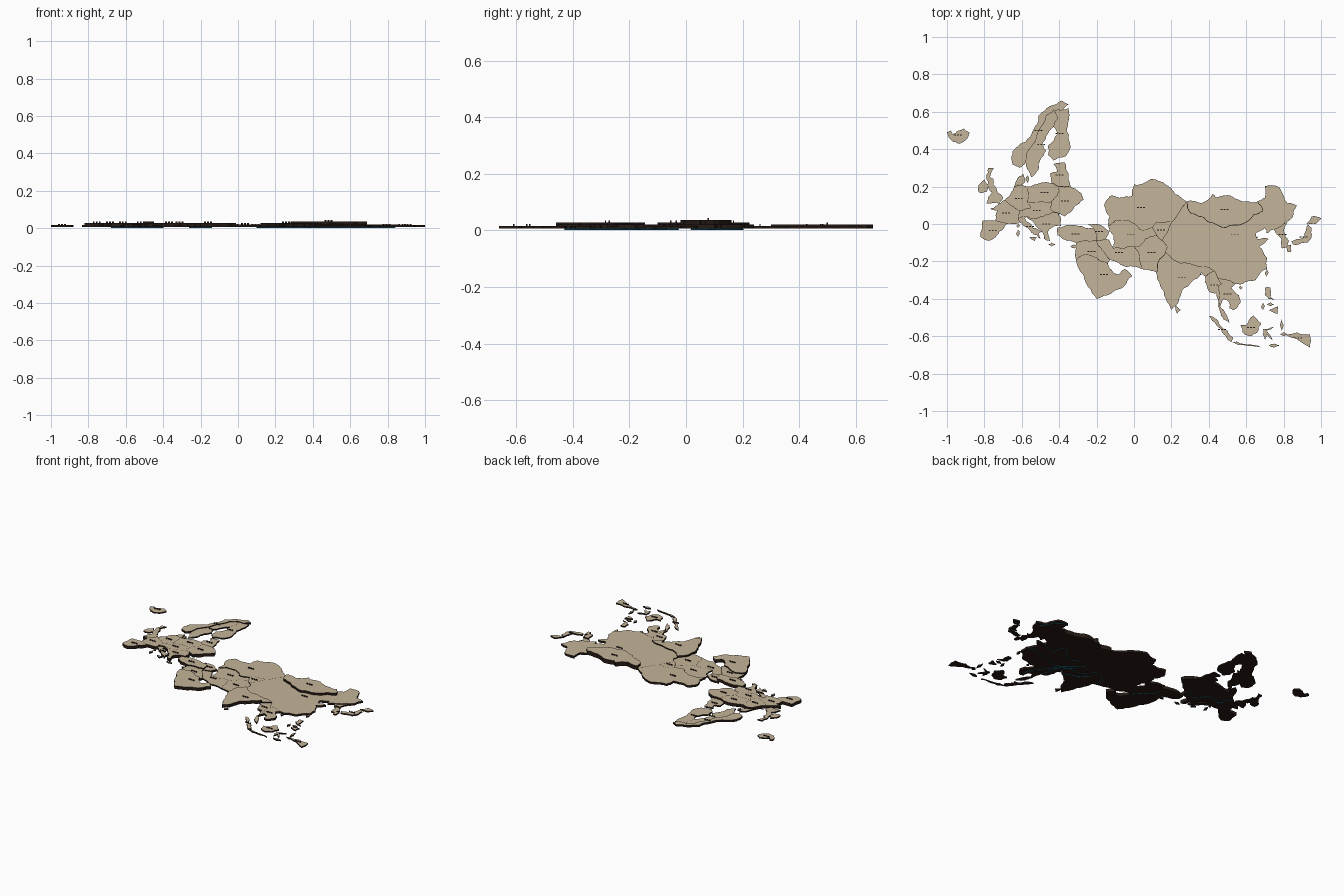
import bpy
import bmesh
import math
from mathutils import Vector

if "Cube" in bpy.data.objects:
    bpy.data.objects.remove(bpy.data.objects["Cube"], do_unlink=True)

UNDERSIDE = 0.007
LOW, MIDDLE, HIGH, HIGHEST = 0.016, 0.021, 0.028, 0.036

def make_material(name, red, green, blue):
    material = bpy.data.materials.new(name)
    material.use_nodes = True
    colour = (red, green, blue, 1)
    material.diffuse_color = colour
    material.node_tree.nodes["Principled BSDF"].inputs["Base Color"].default_value = colour
    return material

sand = make_material("sand_top", 0.56, 0.46, 0.32)
earth = make_material("dark_earth", 0.02, 0.011, 0.008)
water = make_material("river_blue", 0.02, 0.2, 0.3)

def add_object(name, bm, materials):
    mesh = bpy.data.meshes.new(name)
    bm.to_mesh(mesh)
    bm.free()
    for material in materials:
        mesh.materials.append(material)
    bpy.context.collection.objects.link(bpy.data.objects.new(name, mesh))

def rough_edge(start, end, depth):
    """Break an edge into a ragged line; neighbours sharing the edge get the same line."""
    if depth == 0 or (end - start).length < 0.018:
        return [start]
    first, last = sorted((start, end), key=tuple)
    along = last - first
    wobble = math.sin(300 * first.x + 500 * first.y + 700 * last.x + 1100 * last.y)
    middle = (first + last) / 2 + Vector((-along.y, along.x)) * wobble * 0.1
    return rough_edge(start, middle, depth - 1) + rough_edge(middle, end, depth - 1)

def rough_ring(points):
    """Ragged closed line through points given in hundredths."""
    corners = [Vector(point) / 100 for point in points]
    ring = []
    for start, end in zip(corners, corners[1:] + corners[:1]):
        ring += rough_edge(start, end, 2)
    return ring

def land(name, top, *outline, marker=True):
    """Slab with a sand top, a thin dark rim and dark walls."""
    ring = rough_ring(outline)
    bm = bmesh.new()
    base = bm.faces.new([bm.verts.new((p.x, p.y, UNDERSIDE)) for p in ring])
    base.normal_update()
    if base.normal.z > 0:
        base.normal_flip()
    lid = bmesh.ops.extrude_face_region(bm, geom=[base], use_keep_orig=True)["geom"]
    for item in lid:
        if isinstance(item, bmesh.types.BMVert):
            item.co.z = top
    bm.normal_update()
    bmesh.ops.recalc_face_normals(bm, faces=bm.faces)
    upper = [face for face in bm.faces if face.normal.z > 0.5]
    for face in bm.faces:
        face.material_index = 1
    bmesh.ops.inset_individual(bm, faces=upper, thickness=0.0012)
    for face in upper:
        face.material_index = 0
    bmesh.ops.triangulate(bm, faces=[face for face in bm.faces if len(face.verts) > 4])
    add_object(name, bm, [sand, earth])
    if marker:
        town_markers(name + "_markers", sum(ring, Vector((0, 0))) / len(ring), top)

def town_markers(name, middle, top):
    """A short row of small dark blocks standing on the land."""
    bm = bmesh.new()
    for step in (-1, 0, 1):
        block = bmesh.ops.create_cube(bm, size=1)["verts"]
        bmesh.ops.scale(bm, vec=(0.01, 0.005, 0.008), verts=block)
        bmesh.ops.translate(bm, vec=(middle.x + step * 0.016, middle.y, top + 0.003), verts=block)
    add_object(name, bm, [earth])

def river(name, *path):
    """Thin blue line under the land."""
    curve = bpy.data.curves.new(name, "CURVE")
    curve.dimensions = "3D"
    curve.bevel_depth = 0.0028
    curve.bevel_resolution = 0
    curve.materials.append(water)
    spline = curve.splines.new("POLY")
    corners = [Vector(point) / 100 for point in path]
    line = [corners[0]]
    for start, end in zip(corners, corners[1:]):
        line += rough_edge(start, end, 2)[1:] + [end]
    spline.points.add(len(line) - 1)
    for point, place in zip(spline.points, line):
        point.co = (place.x, place.y, UNDERSIDE / 2, 1)
    bpy.context.collection.objects.link(bpy.data.objects.new(name, curve))

# Western and northern lands
land("iberian_land", HIGH, (-81, 2), (-74, 2), (-68, 0), (-72, -4), (-74, -7), (-78, -9), (-82, -7))
land("french_land", HIGH, (-74, 2), (-73, 7), (-77, 8), (-73, 10), (-69, 13), (-64, 9), (-61, 7), (-62, 3), (-61, 1), (-65, 0), (-68, 0))
land("british_land", LOW, (-79, 11), (-72, 11), (-70, 14), (-73, 17), (-75, 21), (-75, 24), (-77, 25), (-75, 30), (-78, 30),
     (-79, 25), (-78, 20), (-76, 17), (-78, 14), marker=False)
land("irish_land", LOW, (-83, 17), (-79, 17), (-78, 21), (-80, 24), (-83, 21), marker=False)
land("icelandic_land", LOW, (-100, 49), (-98, 50), (-97, 48), (-94, 50), (-91, 51), (-88, 49), (-89, 46), (-94, 43), (-97, 44), (-99, 46))
land("norwegian_land", MIDDLE, (-65, 32), (-65, 39), (-58, 44), (-54, 50), (-51, 58), (-45, 63), (-39, 66), (-35, 64), (-38, 61),
     (-43, 61), (-47, 58), (-51, 50), (-56, 40), (-58, 33), (-61, 30))
land("swedish_land", LOW, (-58, 33), (-56, 40), (-51, 50), (-47, 58), (-43, 61), (-41, 56), (-43, 52), (-47, 47), (-49, 43),
     (-47, 39), (-50, 35), (-51, 29), (-55, 25), (-57, 29))
land("finnish_land", LOW, (-43, 61), (-38, 61), (-35, 62), (-35, 55), (-36, 50), (-34, 41), (-37, 36), (-43, 34), (-46, 37),
     (-46, 42), (-41, 48), (-43, 52), (-41, 56))

# Central and southern lands of the west
land("baltic_land", LOW, (-44, 22), (-45, 27), (-41, 28), (-43, 32), (-37, 33), (-35, 27), (-34, 20), (-40, 20))
land("german_land", HIGH, (-69, 13), (-66, 16), (-64, 20), (-60, 21), (-57, 20), (-57, 12), (-55, 8), (-61, 7), (-64, 9))
land("danish_land", LOW, (-64, 20), (-62, 25), (-59, 27), (-58, 23), (-60, 21), marker=False)
land("polish_land", HIGH, (-57, 20), (-50, 22), (-44, 22), (-40, 20), (-41, 15), (-44, 12), (-50, 12), (-57, 12))
land("ukrainian_land", HIGH, (-41, 15), (-40, 20), (-34, 20), (-29, 17), (-27, 13), (-32, 9), (-37, 4), (-41, 6), (-45, 8), (-44, 12))
land("danube_land", HIGH, (-61, 7), (-55, 8), (-57, 12), (-50, 12), (-44, 12), (-45, 8), (-41, 6), (-47, 5), (-52, 3), (-58, 4), (-62, 3))
land("italian_land", MIDDLE, (-62, 3), (-58, 4), (-58, 2), (-54, -2), (-49, -4), (-51, -5), (-50, -8), (-52, -6), (-57, -2), (-61, 1))
land("balkan_land", HIGH, (-58, 4), (-52, 3), (-47, 5), (-41, 6), (-39, 3), (-39, -1), (-44, -2), (-46, -4), (-45, -9), (-48, -8),
     (-50, -3), (-53, 0))

# Lands between the seas and the gulf
land("turkish_land", HIGH, (-41, -2), (-37, -1), (-30, -1), (-22, -2), (-20, -7), (-20, -9), (-27, -9), (-31, -10), (-38, -8), (-41, -6))
land("caucasus_land", MIDDLE, (-25, 0), (-17, -1), (-13, -4), (-15, -8), (-20, -9), (-20, -7), (-22, -2))
land("mesopotamian_land", MIDDLE, (-31, -10), (-27, -9), (-20, -9), (-17, -14), (-13, -19), (-14, -21), (-20, -18), (-26, -16), (-31, -19))
land("arabian_land", HIGH, (-31, -19), (-26, -16), (-20, -18), (-14, -21), (-11, -26), (-8, -27), (-5, -24), (-1, -28), (-5, -33),
     (-12, -37), (-20, -40), (-23, -35), (-27, -27))
land("iranian_land", LOW, (-20, -9), (-15, -8), (-13, -9), (-11, -13), (-5, -13), (0, -12), (3, -18), (4, -24), (-4, -23),
     (-10, -20), (-13, -19), (-17, -14))

# Inland steppe and mountains
land("desert_land", LOW, (-11, -13), (-11, -6), (-14, -1), (-10, 2), (-3, 2), (3, -3), (10, -2), (12, -6), (6, -8), (3, -12),
     (0, -12), (-5, -13))
land("indus_land", LOW, (0, -12), (3, -12), (6, -8), (12, -6), (15, -9), (18, -12), (17, -15), (13, -20), (12, -26), (9, -25),
     (4, -24), (3, -18))
land("steppe_land", MIDDLE, (-14, -1), (-13, 4), (-16, 10), (-13, 15), (-8, 14), (-1, 15), (0, 21), (9, 24), (17, 21), (22, 16),
     (28, 12), (24, 6), (20, 1), (12, 1), (10, -2), (3, -3), (-3, 2), (-10, 2))
land("high_valley_land", MIDDLE, (10, -2), (12, 1), (20, 1), (18, -4), (15, -9), (12, -6))
land("mongolian_land", HIGHEST, (28, 12), (36, 11), (42, 16), (44, 14), (52, 15), (60, 12), (66, 12), (69, 7), (64, 5), (58, 0),
     (49, -2), (40, 1), (35, 4), (30, 6))

# Eastern and southern lands
land("chinese_land", MIDDLE, (18, -4), (20, 1), (24, 6), (28, 12), (30, 6), (35, 4), (40, 1), (49, -2), (58, 0), (64, 5), (69, 7),
     (66, 12), (70, 14), (70, 20), (77, 20), (80, 15), (82, 11), (87, 10), (85, 4), (80, 0), (75, -3), (71, -5), (70, -2), (65, -5),
     (66, -8), (72, -8), (67, -12), (71, -18), (71, -24), (65, -30), (58, -32), (54, -32), (50, -30), (45, -29), (43, -25),
     (39, -23), (32, -22), (25, -21), (19, -17), (17, -15), (18, -12), (15, -9))
land("korean_land", LOW, (75, -3), (80, 0), (82, 1), (80, -4), (83, -9), (82, -12), (79, -13), (79, -8), (77, -6))
land("indian_land", HIGH, (17, -15), (19, -17), (25, -21), (32, -22), (39, -23), (43, -25), (41, -26), (38, -28), (36, -26),
     (31, -31), (26, -35), (24, -41), (20, -46), (17, -40), (14, -33), (12, -26), (13, -20))
land("burmese_land", MIDDLE, (43, -25), (45, -29), (47, -32), (45, -33), (46, -38), (45, -41), (44, -37), (40, -36), (38, -31),
     (38, -28), (41, -26))
land("indochina_land", MIDDLE, (45, -29), (50, -30), (54, -32), (52, -34), (56, -38), (57, -42), (53, -46), (51, -45), (51, -42),
     (48, -40), (46, -44), (45, -41), (46, -38), (45, -33), (47, -32))
land("malay_land", LOW, (45, -41), (46, -44), (48, -46), (50, -50), (51, -53), (48, -51), (46, -47), marker=False)

# Larger islands
land("honshu_island", LOW, (84, -9), (88, -8), (91, -7), (92, -3), (93, 0), (95, -2), (95, -7), (93, -10), (88, -11), (85, -11))
land("hokkaido_island", LOW, (92, 0), (95, 4), (100, 3), (97, 0), marker=False)
land("kyushu_island", LOW, (81, -12), (84, -11), (84, -15), (82, -15), marker=False)
land("sumatra_island", LOW, (40, -49), (43, -50), (50, -57), (53, -61), (52, -63), (48, -59), (44, -54))
land("java_island", LOW, (52, -63), (58, -64), (66, -65), (68, -66), (60, -65), marker=False)
land("borneo_island", LOW, (57, -54), (60, -54), (64, -49), (68, -53), (66, -58), (63, -60), (58, -58))
land("sulawesi_island", LOW, (69, -56), (75, -55), (71, -57), (74, -62), (71, -59), (70, -62), marker=False)
land("papuan_island", LOW, (79, -58), (82, -59), (87, -58), (94, -59), (94, -66), (89, -63), (86, -61))
land("luzon_island", LOW, (70, -34), (73, -34), (73, -39), (76, -41), (72, -40), (70, -38), marker=False)
land("mindanao_island", LOW, (72, -46), (77, -44), (77, -48), (74, -47), marker=False)
land("ceylon_island", LOW, (22, -43), (25, -46), (23, -48), marker=False)
land("sicily_island", LOW, (-56, -7), (-52, -7), (-53, -9), marker=False)

# Small islands: name, centre, half width and half length
for name, x, y, width, length in (
        ("sardinia", -62, -5, 1, 2), ("corsica", -62, -1, 1, 1), ("crete", -44, -11, 2, 1), ("cyprus", -32, -12, 2, 1),
        ("zealand", -57, 24, 1, 2), ("taiwan", 71, -26, 1, 2), ("hainan", 57, -34, 1, 1), ("visayan", 73, -43, 2, 1),
        ("palawan", 69, -44, 1, 2), ("halmahera", 79, -54, 1, 3), ("seram", 80, -59, 2, 1), ("timor", 75, -65, 3, 1)):
    land(name + "_islet", LOW, (x - width, y), (x, y - length), (x + width, y), (x, y + length), marker=False)

# Rivers showing on the underside
river("yellow_river", (35, -9), (42, -12), (47, -8), (51, -3), (56, -4), (56, -11), (62, -9), (66, -7))
river("long_river", (30, -12), (38, -18), (46, -23), (52, -20), (60, -18), (65, -16), (70, -17))
river("mekong_river", (33, -15), (41, -21), (45, -28), (49, -33), (52, -37), (53, -43))
river("salween_river", (32, -16), (40, -23), (43, -30), (44, -36))
river("ganges_river", (19, -18), (25, -24), (31, -26), (36, -27))
river("tibet_river", (22, -18), (32, -20), (39, -22), (37, -27))
river("indus_river", (23, -15), (17, -12), (12, -17), (10, -24))
river("northern_river", (70, 20), (76, 19), (80, 13), (84, 9))
river("twin_river", (-26, -6), (-24, -11), (-19, -15), (-14, -20))
river("danube_river", (-62, 8), (-55, 9), (-51, 7), (-49, 3), (-42, 2), (-40, 6))
river("rhine_river", (-61, 6), (-64, 9), (-64, 13), (-68, 14))
